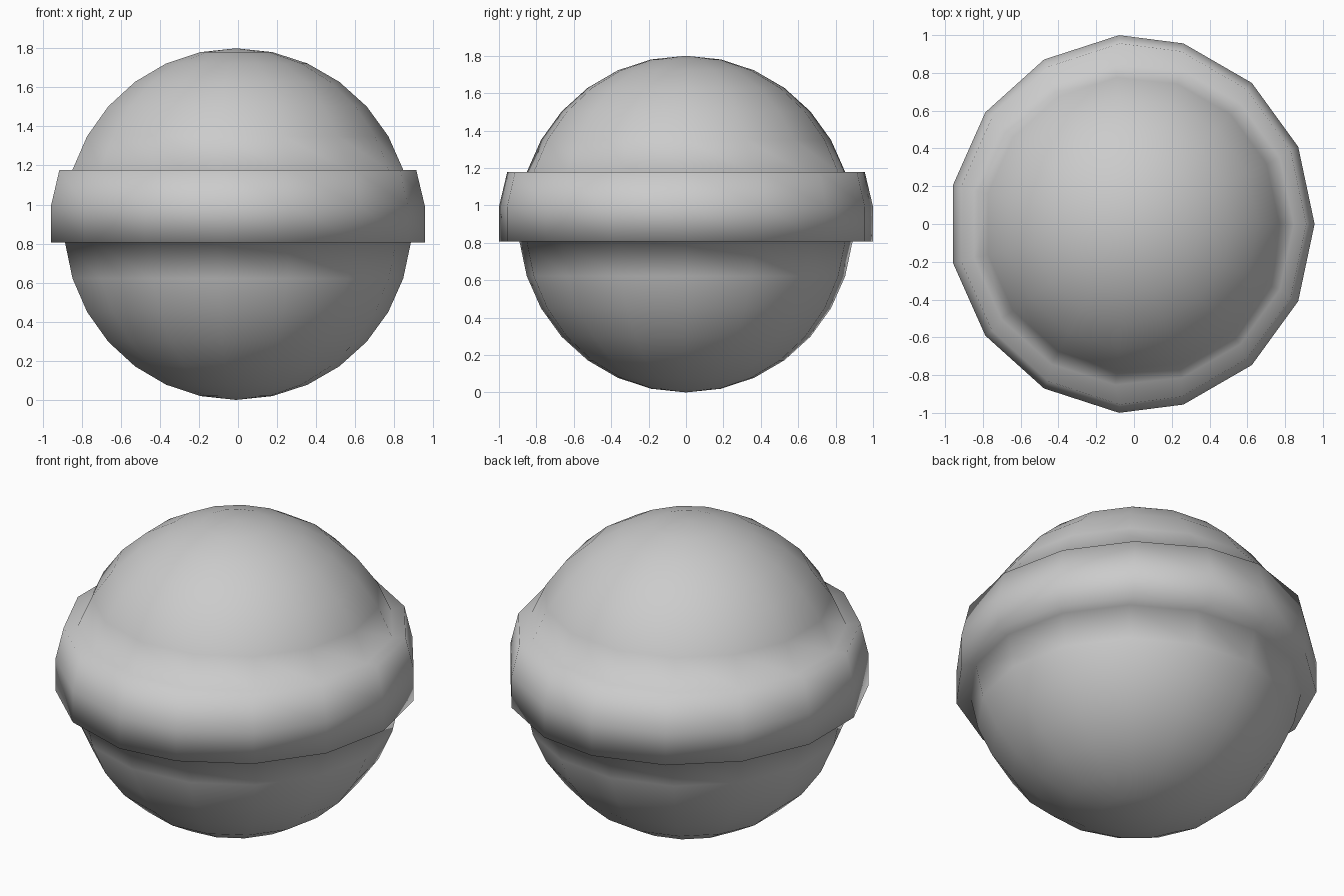
import bpy, bmesh
from math import sin, cos, pi

if "Cube" in bpy.data.objects:
    bpy.data.objects.remove(bpy.data.objects["Cube"])

SIDES, RINGS, R = 15, 15, 0.9
CX = -0.01          # offset that centres the odd-sided ball on x
BAND = (6, 7, 8)    # latitude rings pushed out to form the band

bm = bmesh.new()


def ring(k, band=False):
    """One latitude ring; band rings are widened and their halves pulled in."""
    a = pi * k / RINGS
    r, z = R * sin(a) * (1.123 if band else 1), R + R * cos(a)
    verts = []
    for i in range(SIDES):
        t = 2 * pi * i / SIDES
        shift = (-0.039 if cos(t) > 0 else 0.036) if band else 0
        verts.append(bm.verts.new((CX + r * cos(t) + shift, r * sin(t), z)))
    return verts


# Rings from top to bottom, stepping out to the band and back in
rings = []
for k in range(1, RINGS):
    if k == BAND[0]:
        rings.append(ring(k))
    rings.append(ring(k, k in BAND))
    if k == BAND[-1]:
        rings.append(ring(k))

# Side faces
for hi, lo in zip(rings, rings[1:]):
    for i in range(SIDES):
        j = (i + 1) % SIDES
        bm.faces.new((hi[i], lo[i], lo[j], hi[j]))

# Pole fans
top = bm.verts.new((CX, 0, 2 * R))
bottom = bm.verts.new((CX, 0, 0))
for i in range(SIDES):
    j = (i + 1) % SIDES
    bm.faces.new((top, rings[0][i], rings[0][j]))
    bm.faces.new((bottom, rings[-1][j], rings[-1][i]))

bmesh.ops.recalc_face_normals(bm, faces=bm.faces[:])
for f in bm.faces:
    f.smooth = True

mesh = bpy.data.meshes.new("banded_ball")
bm.to_mesh(mesh)
bm.free()
bpy.context.collection.objects.link(bpy.data.objects.new("banded_ball", mesh))
